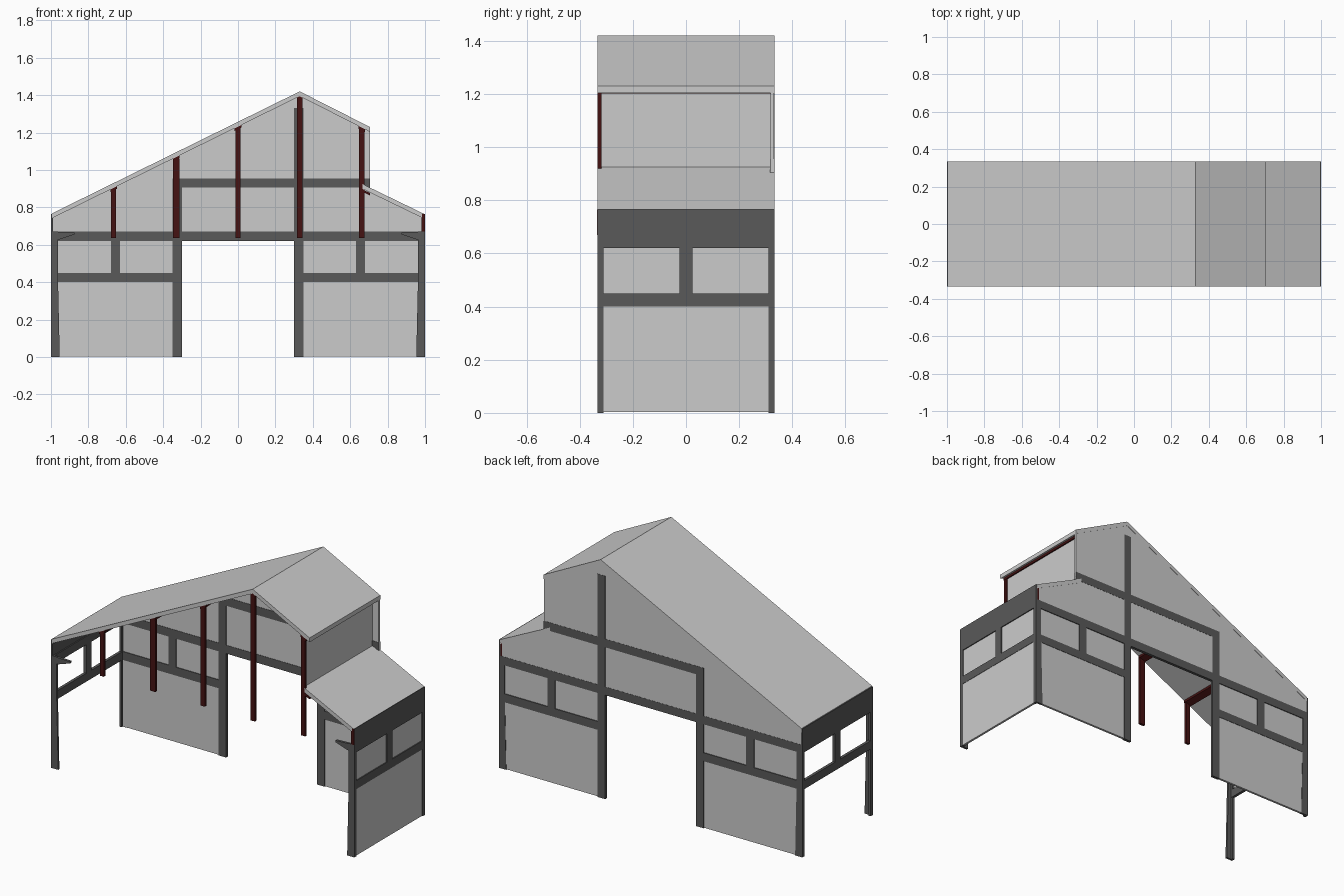
import bpy, bmesh

if "Cube" in bpy.data.objects:
    bpy.data.objects.remove(bpy.data.objects["Cube"])

def material(name, rgb):
    m = bpy.data.materials.new(name)
    m.diffuse_color = (*rgb, 1)
    m.use_nodes = True
    m.node_tree.nodes["Principled BSDF"].inputs["Base Color"].default_value = m.diffuse_color
    return m

DARK = material("dark_frame", (0.1, 0.1, 0.1))
RED = material("dark_red", (0.06, 0.006, 0.006))

def prism(name, profile, y0, y1, mat=None):
    """Extrude an (x, z) outline along y."""
    bm = bmesh.new()
    face = bm.faces.new([bm.verts.new((x, y0, z)) for x, z in profile])
    ext = bmesh.ops.extrude_face_region(bm, geom=[face])
    moved = [v for v in ext["geom"] if isinstance(v, bmesh.types.BMVert)]
    bmesh.ops.translate(bm, verts=moved, vec=(0, y1 - y0, 0))
    bmesh.ops.recalc_face_normals(bm, faces=bm.faces[:])
    me = bpy.data.meshes.new(name)
    bm.to_mesh(me)
    bm.free()
    ob = bpy.data.objects.new(name, me)
    bpy.context.collection.objects.link(ob)
    if mat:
        me.materials.append(mat)
    return ob

def box(name, x, y, z, mat=None):
    return prism(name, [(x[0], z[0]), (x[1], z[0]), (x[1], z[1]), (x[0], z[1])], *y, mat)

def span(s, a, b):
    """Range a..b mirrored when s is -1."""
    return tuple(sorted((s * a, s * b)))

def roof_z(x):
    return 1.42 - 0.4925 * (0.33 - x) if x < 0.33 else 1.42 - 0.507 * (x - 0.33)

Y = 0.333
FULL = (-Y, Y)
FRAME = (0.316, Y)
PANEL = (0.320, 0.328)
T = 0.026

# Roof slabs
def slab(name, a, b):
    prism(name, [a, b, (b[0], b[1] - T), (a[0], a[1] - T)], *FULL)

slab("long_roof", (-0.995, roof_z(-0.995)), (0.33, 1.42))
slab("short_roof", (0.33, 1.42), (0.705, roof_z(0.705)))
slab("lower_roof", (0.665, 0.925), (0.995, 0.765))

# Back wall: gable cladding above the doorway
prism("gable_wall", [(-0.99, 0.65), (0.99, 0.65), (0.99, 0.755), (0.705, 0.893),
                     (0.705, 1.22), (0.33, 1.41), (-0.99, 0.757)], 0.318, 0.332)

# Back wall frame
box("back_lintel", (-1, 1), FRAME, (0.62, 0.67), DARK)
box("back_upper_rail", (-0.35, 0.705), FRAME, (0.905, 0.955), DARK)
box("left_door_post", (-0.35, -0.30), FRAME, (0, 0.955), DARK)
box("right_door_post", (0.30, 0.35), FRAME, (0, 1.33), DARK)

for s, side in ((-1, "left"), (1, "right")):
    # Back bays: panel, glazing, rail and mullion
    box(f"{side}_back_panel", span(s, 0.34, 0.98), (0.318, 0.331), (0.003, 0.41))
    box(f"{side}_back_windows", span(s, 0.34, 0.98), PANEL, (0.44, 0.63))
    box(f"{side}_back_rail", span(s, 0.30, 1), FRAME, (0.40, 0.45), DARK)
    box(f"{side}_back_mullion", span(s, 0.63, 0.68), FRAME, (0.44, 0.63), DARK)

    # Side wall: eaves fascia, rails, mullion
    box(f"{side}_fascia", span(s, 0.99, 1), FULL, (0.655, 0.765), DARK)
    box(f"{side}_top_rail", span(s, 0.983, 1), FULL, (0.62, 0.67), DARK)
    box(f"{side}_side_rail", span(s, 0.983, 1), FULL, (0.40, 0.45), DARK)
    box(f"{side}_side_mullion", span(s, 0.983, 1), (-0.025, 0.025), (0.44, 0.63), DARK)

    # Corner posts: an L of two flanges, the broad one tapering
    for t, end in ((-1, "front"), (1, "back")):
        prism(f"{side}_{end}_post_flange",
              [(s, 0), (s * 0.953, 0), (s * 0.963, 0.44), (s * 0.963, 0.67), (s, 0.67)],
              t * Y, t * 0.321, DARK)
        box(f"{side}_{end}_post_web", span(s, 0.985, 1), span(t, 0.31, Y), (0, 0.67), DARK)

    # Stub of the front beam at each corner
    prism(f"{side}_front_bracket",
          [(s, 0.62), (s * 0.95, 0.63), (s * 0.875, 0.655), (s * 0.875, 0.665), (s, 0.67)],
          -Y, -0.318, DARK)

# Only the right side wall is clad and glazed
box("right_side_panel", (0.985, 0.998), (-0.32, 0.32), (0.003, 0.41))
box("right_side_windows", (0.986, 0.994), (-0.32, 0.32), (0.44, 0.63))
box("right_eaves_purlin", (0.98, 0.991), FULL, (0.67, 0.75), RED)
box("right_eaves_end", (0.985, 1), (-0.3345, -0.332), (0.67, 0.765), RED)

# Clerestory wall under the short roof
box("clerestory_wall", (0.652, 0.664), (-0.318, 0.32), (0.895, 1.235))

# Hanging front posts with purlins running back under the roof
for i, (x, w) in enumerate([(-0.665, 0.026), (-0.33, 0.036), (0, 0.028), (0.33, 0.028), (0.662, 0.028)]):
    top = roof_z(x) - T
    box(f"hanging_post_{i}", (x - w / 2, x + w / 2), (-Y, -0.318), (0.635, top - 0.008), RED)
    if i != 3:
        a, b = x - 0.018, x + 0.018
        za, zb = roof_z(a) - T, roof_z(b) - T
        prism(f"purlin_{i}", [(a, za - 0.014), (b, zb - 0.014), (b, zb), (a, za)], -Y, 0.318, RED)
    else:
        prism("ridge_purlin", [(0.316, 1.375), (0.344, 1.375), (0.344, 1.388), (0.33, 1.395), (0.316, 1.388)],
              -Y, 0.318, RED)
prism("lower_roof_purlin", [(0.675, 0.878), (0.705, 0.864), (0.705, 0.877), (0.675, 0.891)], -Y, 0.318, RED)
